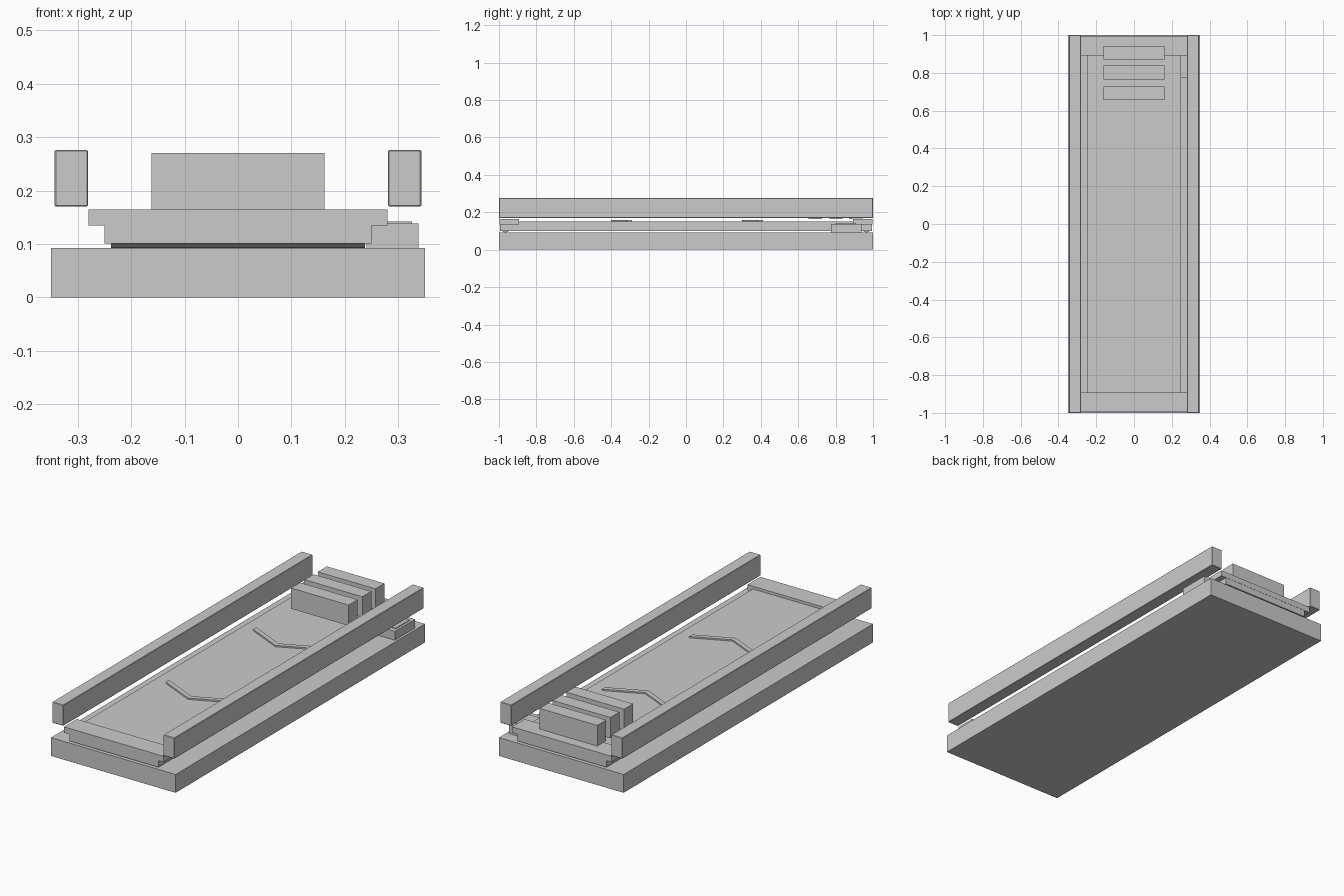
import bpy, bmesh
from math import pi, radians
from mathutils import Matrix

if "Cube" in bpy.data.objects:
    bpy.data.objects.remove(bpy.data.objects["Cube"])


def finish(name, bm, bevel=0.0):
    mesh = bpy.data.meshes.new(name)
    bmesh.ops.recalc_face_normals(bm, faces=bm.faces)
    bm.to_mesh(mesh)
    bm.free()
    obj = bpy.data.objects.new(name, mesh)
    bpy.context.collection.objects.link(obj)
    if bevel:
        mod = obj.modifiers.new("Bevel", "BEVEL")
        mod.width, mod.segments = bevel, 1
    return obj


def box(name, x, y, z, bevel=0.0):
    bm = bmesh.new()
    size = [b - a for a, b in (x, y, z)]
    centre = [(a + b) / 2 for a, b in (x, y, z)]
    bmesh.ops.create_cube(bm, size=1, matrix=Matrix.Translation(centre) @ Matrix.Diagonal((*size, 1)))
    return finish(name, bm, bevel)


def roller(name, y, z, radius, width):
    bm = bmesh.new()
    bmesh.ops.create_cone(bm, cap_ends=True, segments=24, radius1=radius, radius2=radius, depth=width,
                          matrix=Matrix.Translation((0, y, z)) @ Matrix.Rotation(pi / 2, 4, "Y"))
    obj = finish(name, bm)
    obj.data.shade_smooth()
    obj.data.set_sharp_from_angle(angle=radians(40))
    return obj


def chevron(name, y, reach=0.185, rise=0.085, width=0.026, z0=0.148, z1=0.158):
    bm = bmesh.new()
    outline = [(-reach, y + rise), (0, y), (reach, y + rise),
               (reach, y + rise + width), (0, y + width), (-reach, y + rise + width)]
    face = bm.faces.new([bm.verts.new((px, py, z0)) for px, py in outline])
    top = bmesh.ops.extrude_face_region(bm, geom=[face])["geom"]
    bmesh.ops.translate(bm, vec=(0, 0, z1 - z0), verts=[v for v in top if isinstance(v, bmesh.types.BMVert)])
    return finish(name, bm)


# Base slab and moving belt
box("base", (-0.35, 0.35), (-1, 1), (0, 0.093))
box("belt", (-0.25, 0.25), (-0.995, 0.995), (0.101, 0.151))

# End rollers and end plates
for side, s in (("front", -1), ("back", 1)):
    roller(side + "_roller", s * 0.965, 0.122, 0.029, 0.475)
    box(side + "_end_plate", (-0.28, 0.28), sorted((s * 0.893, s * 0.996)), (0.135, 0.165))

# Side rails
for side, s in (("left", -1), ("right", 1)):
    box(side + "_rail", sorted((s * 0.281, s * 0.343)), (-1, 1), (0.17, 0.276), 0.002)

# Direction arrows on the belt
chevron("front_arrow", -0.4)
chevron("back_arrow", 0.3)

# Stacked cargo bars at the back
for i, y in enumerate((0.692, 0.802, 0.907)):
    box(f"bar_{i + 1}", (-0.162, 0.162), (y - 0.036, y + 0.036), (0.165, 0.27))

# Drive motor and its cover plate
box("motor", (0.24, 0.338), (0.775, 0.937), (0.093, 0.138))
box("motor_cover", (0.26, 0.326), (0.8, 0.91), (0.137, 0.142))
